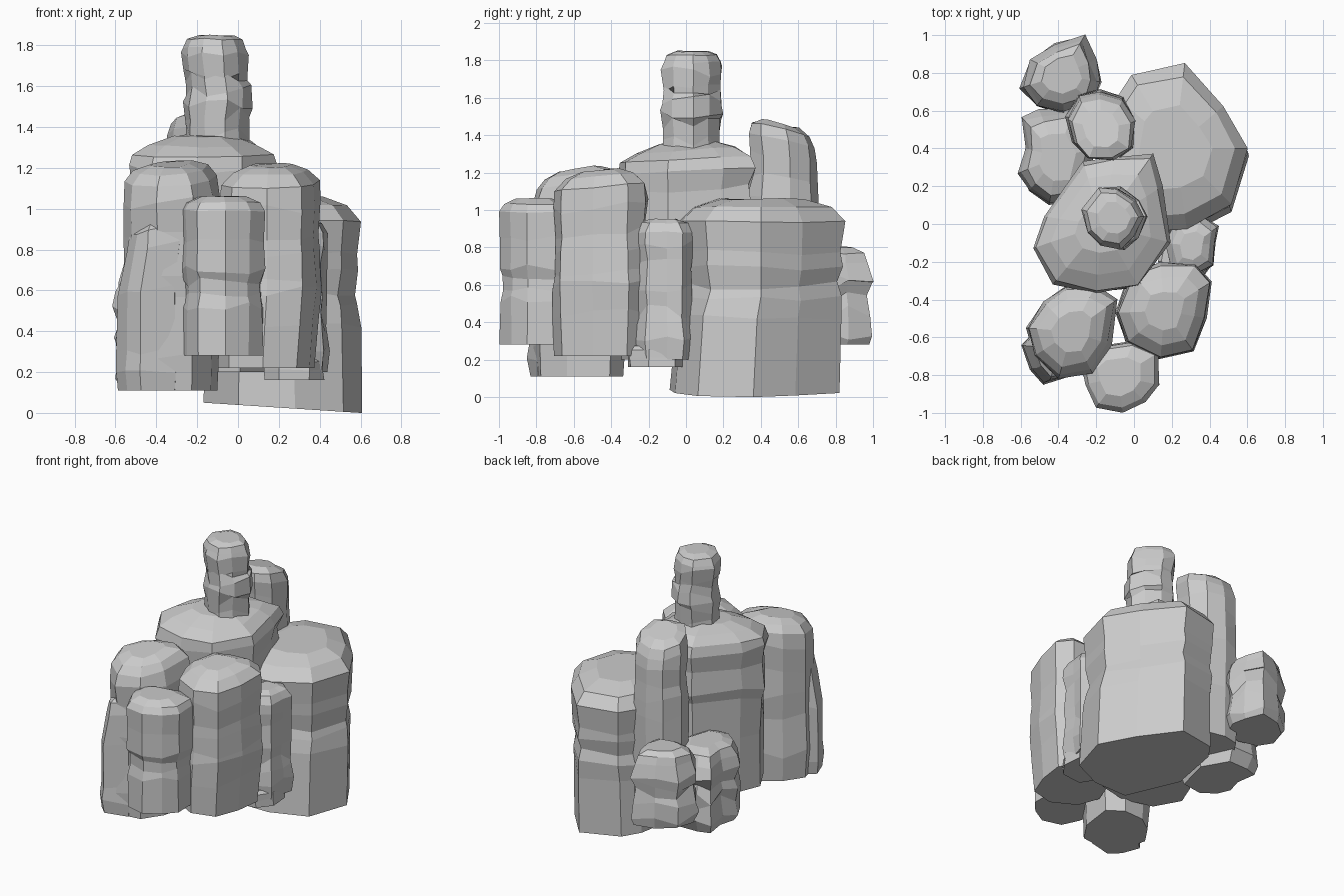
import bpy, bmesh, random

random.seed(7)


def rock(name, outline, rings, tilt=(0, 0), base_tilt=(0, 0), rough=0.03):
    """Stack scaled, roughened copies of a plan outline; rings = (z, scale[, dx, dy])."""
    n = len(outline)
    cx = (min(p[0] for p in outline) + max(p[0] for p in outline)) / 2
    cy = (min(p[1] for p in outline) + max(p[1] for p in outline)) / 2
    z0, z1 = rings[0][0], rings[-1][0]
    bm = bmesh.new()
    loops = []
    for k, ring in enumerate(rings):
        z, s, ox, oy = (*ring, 0, 0)[:4]
        t = (z - z0) / (z1 - z0)
        wobble = rough if 0 < k < len(rings) - 3 else 0.005
        loop = []
        for x, y in outline:
            f = s * (1 + random.uniform(-1.5, 0.9) * rough)
            dx, dy = (x - cx) * f, (y - cy) * f
            dz = t * (tilt[0] * dx + tilt[1] * dy)
            dz += (1 - t) * (base_tilt[0] * dx + base_tilt[1] * dy)
            if k:
                dz += random.uniform(-1, 1) * wobble
            loop.append(bm.verts.new((cx + ox + dx, cy + oy + dy, z + dz)))
        loops.append(loop)
    for a, b in zip(loops, loops[1:]):
        for i in range(n):
            j = (i + 1) % n
            bm.faces.new((a[i], a[j], b[j], b[i]))
    bm.faces.new(loops[0][::-1])
    bm.faces.new(loops[-1])
    bmesh.ops.recalc_face_normals(bm, faces=bm.faces)
    me = bpy.data.meshes.new(name)
    bm.to_mesh(me)
    bm.free()
    ob = bpy.data.objects.new(name, me)
    bpy.context.collection.objects.link(ob)
    return ob


# broad boulder at the back right: flat top, tilted underside
rock("back_right_boulder",
     [(-.1, .68), (-.02, .8), (.27, .86), (.48, .63), (.61, .4), (.52, .1),
      (.28, -.03), (0, -.05), (-.18, .3)],
     [(.025, 1, 0, -.04), (.43, .97, 0, -.02), (.54, .95), (.6, .9), (.7, .94),
      (.78, .94), (.94, .99), (1.02, .83), (1.06, .5)], base_tilt=(-.065, 0), rough=.02)

# central mass carrying the tower
rock("central_boulder",
     [(-.27, .33), (-.1, .36), (.1, .37), (.15, .2), (.2, -.1), (.03, -.34),
      (-.2, -.38), (-.43, -.32), (-.54, -.13), (-.48, .04)],
     [(.2, .9), (.6, .93), (.85, .92), (.92, .97), (1.1, .94), (1.21, .99),
      (1.27, .94), (1.32, .72), (1.36, .4)], tilt=(0, .06), rough=.025)

# slim tower on top
rock("top_tower",
     [(-.18, .2), (-.08, .2), (.02, .13), (.07, .04), (.02, -.08), (-.06, -.14),
      (-.17, -.12), (-.25, -.05), (-.28, .08)],
     [(1.2, .95), (1.36, .9), (1.46, .93), (1.53, .98, .01), (1.58, .94, .01),
      (1.63, .89), (1.67, .92), (1.74, .95, -.01), (1.79, .9, -.01),
      (1.83, .78, -.01), (1.85, .5)], rough=.04)

# tall pillar behind the centre, top sloping to the back
rock("back_pillar",
     [(-.3, .69), (-.18, .72), (-.05, .68), (.02, .56), (0, .4), (-.1, .33),
      (-.25, .34), (-.33, .43), (-.37, .57)],
     [(.2, .95), (.6, .95), (.95, .98), (1.06, .95), (1.16, .9), (1.28, .92),
      (1.37, .92, 0, -.01), (1.43, .82, 0, -.02), (1.46, .5, 0, -.02)], tilt=(.03, -.24))

# low rocks at the back left
rock("back_left_rock",
     [(-.42, .96), (-.26, 1.0), (-.2, .87), (-.17, .75), (-.22, .64), (-.37, .58),
      (-.52, .62), (-.6, .72), (-.55, .87)],
     [(.28, .9), (.35, 1), (.45, .95), (.52, .88), (.58, .96), (.65, .98),
      (.72, .85), (.77, .75), (.8, .5)], rough=.045)
rock("left_rock",
     [(-.5, .6), (-.32, .61), (-.2, .4), (-.28, .12), (-.45, .1),
      (-.56, .17), (-.61, .27), (-.57, .4), (-.59, .56)],
     [(.13, .88), (.2, 1), (.3, .92), (.38, 1), (.45, .9), (.53, 1),
      (.6, .92), (.66, .8), (.69, .5)], rough=.045)

# front left stack with its leaning lower shoulder
rock("front_left_boulder",
     [(-.36, -.33), (-.2, -.32), (-.09, -.4), (-.12, -.64), (-.22, -.79),
      (-.4, -.82), (-.53, -.7), (-.57, -.55), (-.48, -.41)],
     [(.11, .95), (.3, 1), (.55, .95), (.7, .98), (.88, .95), (1.05, 1),
      (1.14, .94), (1.19, .75), (1.22, .45)], tilt=(.04, .14))
rock("front_left_shoulder",
     [(-.5, -.54), (-.33, -.52), (-.27, -.65), (-.3, -.8), (-.48, -.85),
      (-.55, -.77), (-.6, -.64)],
     [(.11, .92), (.2, 1), (.3, .96), (.6, .92), (.82, .87, .03), (.9, .75, .03),
      (.93, .5, .03)], tilt=(.25, 0), rough=.025)

# front right stack
rock("front_right_boulder",
     [(-.02, -.25), (.14, -.2), (.33, -.21), (.42, -.3), (.39, -.5),
      (.32, -.68), (.14, -.72), (-.04, -.63), (-.1, -.47)],
     [(.22, .94, -.02), (.45, .96, -.01), (.6, 1), (.68, .95), (.78, .95), (.88, .93),
      (1.02, .97), (1.12, .93), (1.18, .7), (1.21, .4)], tilt=(.02, .1))

# front block with an undercut
rock("front_block",
     [(-.2, -.65), (.0, -.62), (.13, -.68), (.13, -.85), (.06, -.94),
      (-.06, -1.0), (-.2, -.97), (-.26, -.85), (-.29, -.72)],
     [(.28, .97), (.52, .96), (.57, .9), (.64, .9), (.7, 1), (.85, .97),
      (.99, 1), (1.03, .88), (1.06, .55)], rough=.025)

# small pillar on the right side and the foot below it
rock("right_pillar",
     [(.22, .02), (.36, .05), (.45, -.01), (.43, -.1), (.42, -.22),
      (.32, -.28), (.2, -.25), (.16, -.1)],
     [(.2, .9), (.29, 1), (.38, .95), (.46, .88), (.6, .94),
      (.72, .9), (.82, .97), (.88, .95), (.93, .75), (.95, .45)], rough=.04)
rock("right_foot",
     [(.16, -.02), (.3, .0), (.41, -.06), (.42, -.2), (.35, -.3), (.2, -.31), (.13, -.2)],
     [(.16, 1), (.21, 1), (.25, 1), (.27, .9)], rough=.03)
